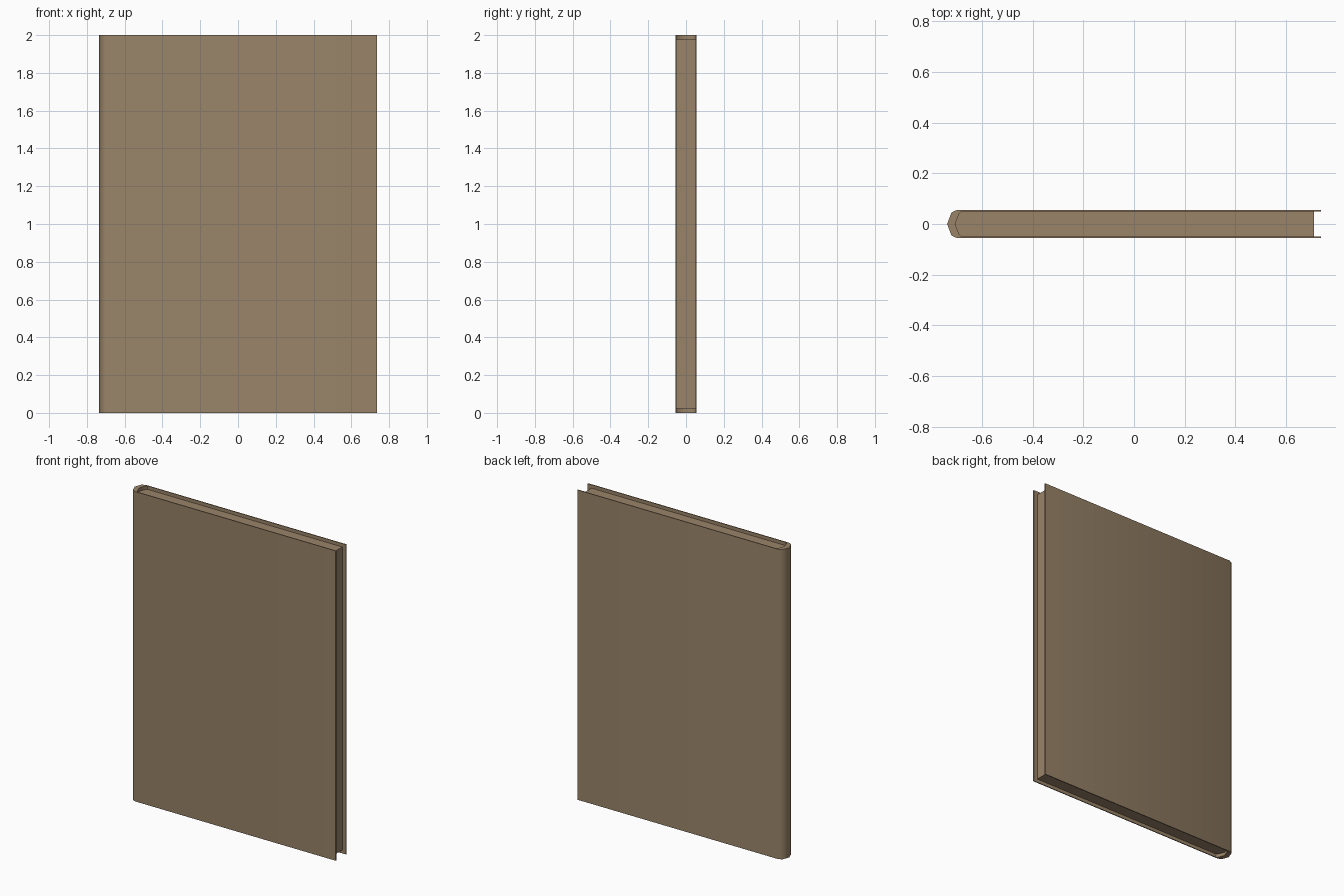
import bpy, bmesh

if "Cube" in bpy.data.objects:
    bpy.data.objects.remove(bpy.data.objects["Cube"])

brown = bpy.data.materials.new("warm brown")
brown.diffuse_color = (0.32, 0.23, 0.14, 1)
brown.use_nodes = True
brown.node_tree.nodes["Principled BSDF"].inputs["Base Color"].default_value = brown.diffuse_color

# Half cross-sections, from fore edge to spine tip (mirrored in y below)
OUTER = [(0.737, 0.056), (-0.697, 0.056), (-0.72, 0.045), (-0.737, 0)]
INNER = [(0.737, 0.050), (-0.681, 0.050), (-0.69, 0.040), (-0.705, 0)]
PAGE = [(0.71, 0.050)] + INNER[1:]


def mirrored(half):
    return half + [(x, -y) for x, y in reversed(half[:-1])]


def finish(name, bm):
    bmesh.ops.recalc_face_normals(bm, faces=bm.faces)
    mesh = bpy.data.meshes.new(name)
    bm.to_mesh(mesh)
    bm.free()
    mesh.materials.append(brown)
    ob = bpy.data.objects.new(name, mesh)
    bpy.context.collection.objects.link(ob)
    bpy.ops.object.select_all(action='DESELECT')
    ob.select_set(True)
    bpy.context.view_layer.objects.active = ob
    bpy.ops.object.shade_smooth_by_angle(angle=0.8)
    return ob


def extrude_up(bm, faces, height):
    res = bmesh.ops.extrude_face_region(bm, geom=faces, use_keep_orig=True)
    top = [v for v in res["geom"] if isinstance(v, bmesh.types.BMVert)]
    bmesh.ops.translate(bm, verts=top, vec=(0, 0, height))


# Cover: two thin boards joined by a rounded spine
bm = bmesh.new()
outer = [bm.verts.new((x, y, 0)) for x, y in mirrored(OUTER)]
inner = [bm.verts.new((x, y, 0)) for x, y in mirrored(INNER)]
strip = [bm.faces.new((outer[i], outer[i + 1], inner[i + 1], inner[i]))
         for i in range(len(outer) - 1)]
extrude_up(bm, strip, 2.0)
finish("cover", bm)

# Page block, set in from the cover's edges
bm = bmesh.new()
base = bm.faces.new([bm.verts.new((x, y, 0.022)) for x, y in mirrored(PAGE)])
extrude_up(bm, [base], 1.956)
finish("pages", bm)
